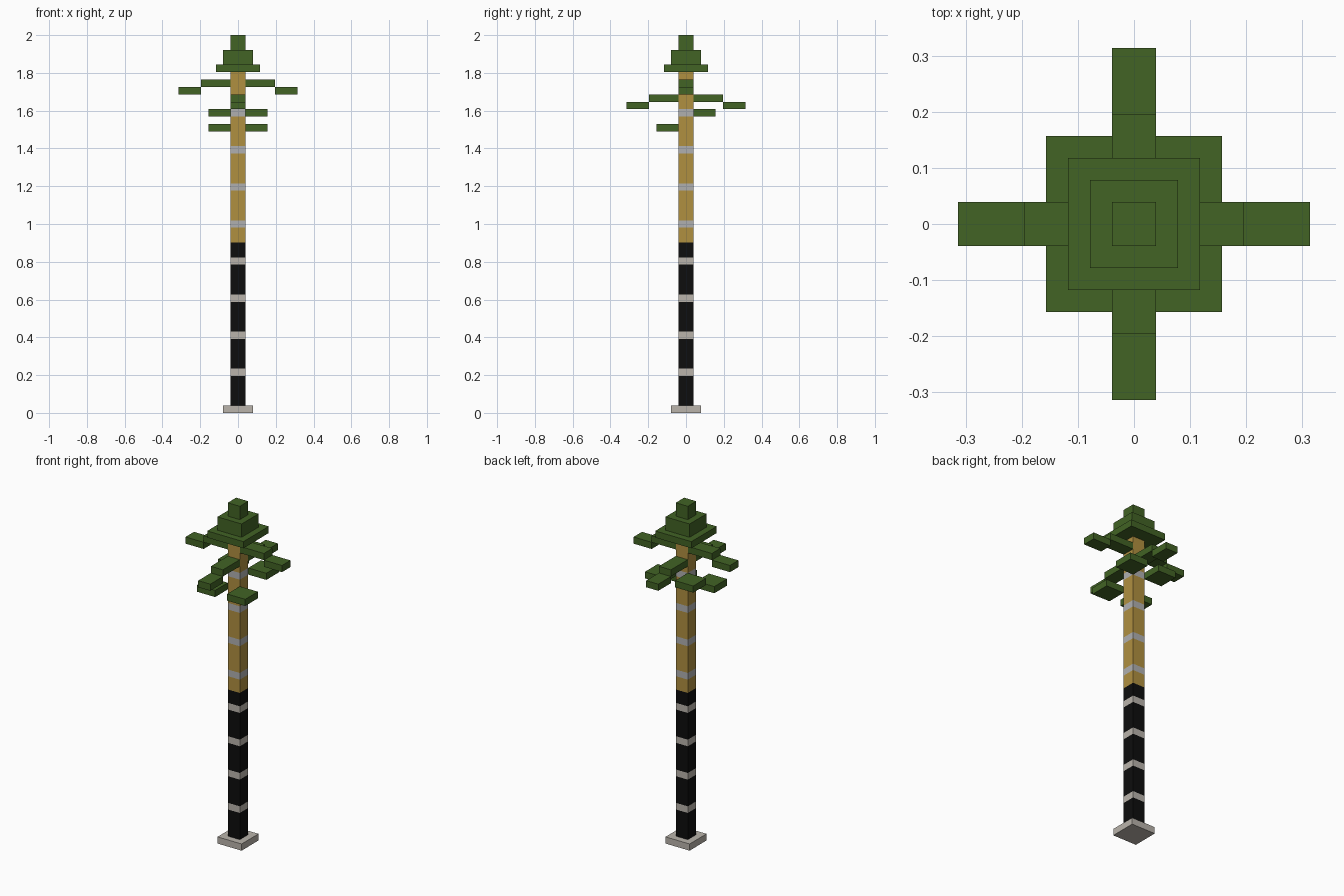
import bpy
import bmesh

if "Cube" in bpy.data.objects:
    bpy.data.objects.remove(bpy.data.objects["Cube"], do_unlink=True)

U = 2 / 51  # one block; the tree is 51 blocks tall


def material(name, rgb):
    m = bpy.data.materials.new(name)
    m.use_nodes = True
    m.diffuse_color = (*rgb, 1)
    m.node_tree.nodes["Principled BSDF"].inputs["Base Color"].default_value = (*rgb, 1)
    return m


leaf = material("leaf green", (0.054, 0.125, 0.018))
gold = material("golden bark", (0.434, 0.279, 0.051))
black = material("black bark", (0.004, 0.004, 0.004))
stone = material("warm stone", (0.49, 0.456, 0.41))
silver = material("silver ring", (0.434, 0.434, 0.434))


def finish(bm, name, mats):
    bmesh.ops.recalc_face_normals(bm, faces=bm.faces)
    mesh = bpy.data.meshes.new(name)
    bm.to_mesh(mesh)
    bm.free()
    for m in mats:
        mesh.materials.append(m)
    obj = bpy.data.objects.new(name, mesh)
    bpy.context.collection.objects.link(obj)
    return obj


def box_bm(bm, lo, hi):
    """Add a box between two corners given in blocks."""
    verts = bmesh.ops.create_cube(bm, size=1)["verts"]
    for v in verts:
        v.co = [U * ((a + b) / 2 + c * (b - a)) for a, b, c in zip(lo, hi, v.co)]


def box(name, lo, hi, mat):
    bm = bmesh.new()
    box_bm(bm, lo, hi)
    return finish(bm, name, [mat])


# Base slab
box("base", (-2, -2, 0), (2, 2, 1), stone)

# Trunk: one column cut at each colour change, a ring every five blocks
bm = bmesh.new()
box_bm(bm, (-1, -1, 1), (1, 1, 46))
cuts = [23] + [r + d for r in range(5, 45, 5) for d in (0, 1)]
for z in cuts:
    bmesh.ops.bisect_plane(bm, geom=bm.verts[:] + bm.edges[:] + bm.faces[:],
                           plane_co=(0, 0, z * U), plane_no=(0, 0, 1))
for f in bm.faces:
    h = f.calc_center_median().z / U
    upper = h > 23
    ring = int(h) % 5 == 0 and h < 41
    f.material_index = (2 if ring else 0) + (1 if upper else 0)
finish(bm, "trunk", [black, gold, stone, silver])

# Stepped crown
for name, half, z0, z1 in (("crown_brim", 3, 46, 47), ("crown_middle", 2, 47, 49),
                           ("crown_tip", 1, 49, 51)):
    box(name, (-half, -half, z0), (half, half, z1), leaf)

# Drooping branches: inner piece with a lower outer tip
for side, s in (("left", 1), ("right", -1)):
    for part, a, b, drop in (("inner", 1, 5, 0), ("tip", 5, 8, 1)):
        x0, x1 = sorted((s * a, s * b))
        box(f"{side}_branch_{part}", (x0, -1, 44 - drop), (x1, 1, 45 - drop), leaf)
        end = "back" if s > 0 else "front"
        box(f"{end}_branch_{part}", (-1, x0, 42 - drop), (1, x1, 43 - drop), leaf)

# Corner leaf pads, the front pair lower than the back pair
for side, x0 in (("left", 1), ("right", -4)):
    for end, y0, z in (("back", 1, 40), ("front", -4, 38)):
        box(f"{end}_{side}_leaf_pad", (x0, y0, z), (x0 + 3, y0 + 3, z + 1), leaf)
